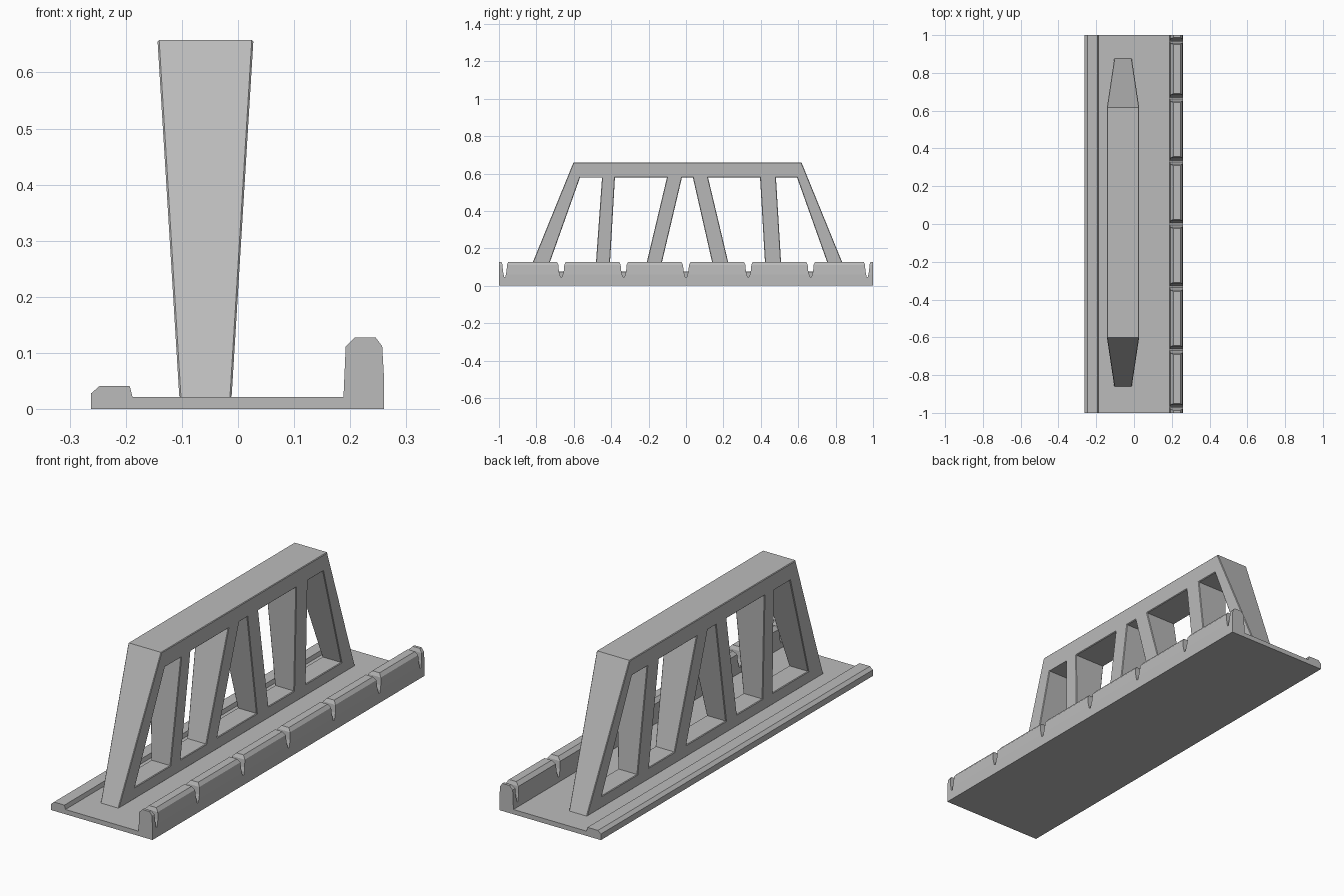
import bpy, bmesh

cube = bpy.data.objects.get("Cube")
if cube:
    bpy.data.objects.remove(cube, do_unlink=True)

grey = bpy.data.materials.new("plain grey")
grey.use_nodes = True
GREY = (0.5, 0.5, 0.5, 1)
grey.diffuse_color = GREY
grey.node_tree.nodes["Principled BSDF"].inputs["Base Color"].default_value = GREY


def prism(bm, ring, offset):
    """Extrude a closed ring of points by an offset."""
    face = bm.faces.new([bm.verts.new(p) for p in ring])
    out = bmesh.ops.extrude_face_region(bm, geom=[face])["geom"]
    verts = [v for v in out if isinstance(v, bmesh.types.BMVert)]
    bmesh.ops.translate(bm, verts=verts, vec=offset)


def make_object(name, bm):
    bmesh.ops.recalc_face_normals(bm, faces=bm.faces)
    mesh = bpy.data.meshes.new(name)
    bm.to_mesh(mesh)
    bm.free()
    mesh.materials.append(grey)
    obj = bpy.data.objects.new(name, mesh)
    bpy.context.collection.objects.link(obj)
    return obj


def activate(obj):
    bpy.ops.object.select_all(action="DESELECT")
    obj.select_set(True)
    bpy.context.view_layer.objects.active = obj


# Deck with a low lip on one side and a parapet on the other
section = [(-.262, 0), (-.262, .028), (-.247, .041), (-.193, .041), (-.188, .022),
           (.188, .022), (.192, .112), (.208, .128), (.245, .128), (.257, .112),
           (.26, .06), (.26, 0)]
bm = bmesh.new()
prism(bm, [(x, -1, z) for x, z in section], (0, 2, 0))
deck = make_object("deck", bm)

# Tapered notches splitting the parapet into blocks
notch = [(.026, .14), (.024, .128), (.016, .112), (.013, .078), (.004, .046)]
outline = notch + [(-y, z) for y, z in reversed(notch)]
bm = bmesh.new()
for i in range(-3, 4):
    centre = i / 3 if abs(i) < 3 else i / 3 * .969
    width = 1 if abs(i) < 3 else .75
    prism(bm, [(.15, centre + y * width, z) for y, z in outline], (.15, 0, 0))
cutter = make_object("notch_cutter", bm)
cutter.hide_render = True
cut = deck.modifiers.new("notches", "BOOLEAN")
cut.object = cutter
cut.solver = "EXACT"
activate(deck)
bpy.ops.object.modifier_apply(modifier=cut.name)
bpy.data.objects.remove(cutter, do_unlink=True)

# Truss outline with five openings, as a filled flat curve
BASE, TOP, SILL, HEAD = .02, .658, .077, .578


def opening(t0, t1, b0, b1):
    """Opening from its head corners and its edges at z = .128."""
    k = (HEAD - SILL) / (HEAD - .128)
    return [(t0, HEAD), (t1, HEAD), (t1 + (b1 - t1) * k, SILL), (t0 + (b0 - t0) * k, SILL)]


loops = [[(-.862, BASE), (.878, BASE), (.618, TOP), (-.602, TOP)],
         opening(-.567, -.449, -.727, -.481),
         opening(-.38, -.102, -.406, -.209),
         opening(-.022, .037, -.128, .139),
         opening(.118, .396, .225, .422),
         opening(.481, .594, .508, .754)]
curve = bpy.data.curves.new("truss", "CURVE")
curve.dimensions = "2D"
curve.fill_mode = "BOTH"
curve.extrude = 1
for loop in loops:
    spline = curve.splines.new("POLY")
    spline.points.add(len(loop) - 1)
    for point, (y, z) in zip(spline.points, loop):
        point.co = (y, z, 0, 1)
    spline.use_cyclic_u = True
truss = bpy.data.objects.new("truss", curve)
bpy.context.collection.objects.link(truss)
activate(truss)
bpy.ops.object.convert(target="MESH")
truss = bpy.context.object

# Stand the truss up and widen it towards the top
for v in truss.data.vertices:
    y, z, side = v.co
    half = .0465 + .039 * (z - BASE) / (TOP - BASE)
    v.co = (-.058 + side * half, y, z)
bm = bmesh.new()
bm.from_mesh(truss.data)
bmesh.ops.remove_doubles(bm, verts=bm.verts, dist=.0005)
bmesh.ops.recalc_face_normals(bm, faces=bm.faces)

# Fine chamfer along the side edges of the frame
edges = [e for e in bm.edges if len(e.link_faces) == 2 and e.calc_face_angle() > .8
         and (e.verts[0].co.x > -.058) == (e.verts[1].co.x > -.058)]
bmesh.ops.bevel(bm, geom=edges, offset=.003, segments=1, affect="EDGES")
bm.to_mesh(truss.data)
bm.free()
truss.data.materials.clear()
truss.data.materials.append(grey)
for obj in (deck, truss):
    activate(obj)
    bpy.ops.object.shade_flat()
